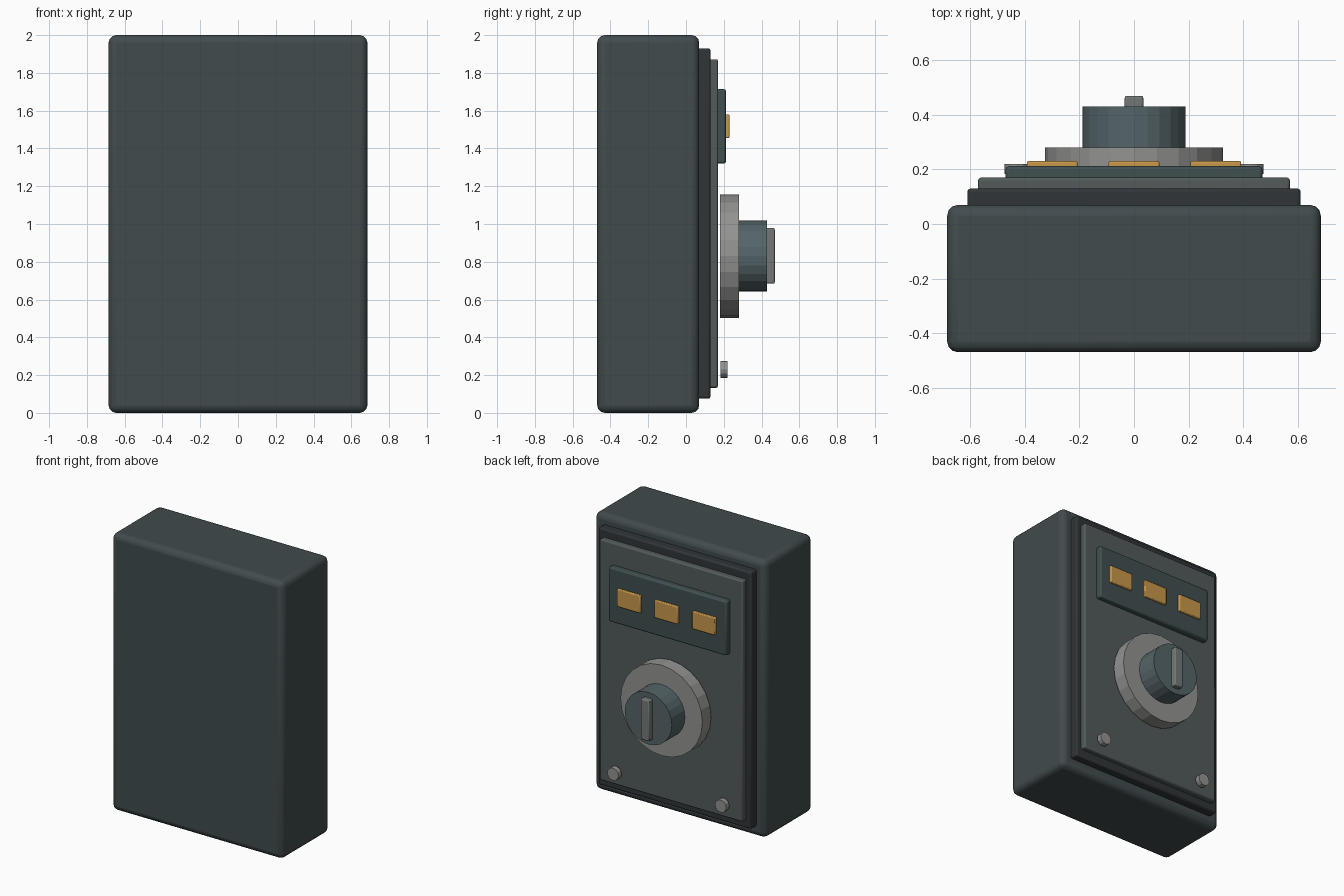
import bpy, math

if "Cube" in bpy.data.objects:
    bpy.data.objects.remove(bpy.data.objects["Cube"])


def material(name, rgb):
    m = bpy.data.materials.new(name)
    m.diffuse_color = (*rgb, 1)
    m.use_nodes = True
    m.node_tree.nodes["Principled BSDF"].inputs["Base Color"].default_value = m.diffuse_color
    return m


BODY = material("dark_slate", (0.053, 0.07, 0.075))
RUBBER = material("dark_rubber", (0.03, 0.035, 0.04))
PLATE = material("plate_grey", (0.085, 0.105, 0.102))
INSET = material("inset_slate", (0.052, 0.078, 0.08))
AMBER = material("amber", (0.58, 0.31, 0.07))
KNOB = material("knob_blue_grey", (0.09, 0.13, 0.14))
METAL = material("metal", (0.29, 0.29, 0.28))
GRIP = material("grip_grey", (0.17, 0.19, 0.18))


def box(name, x, y, z, mat, bevel, segments=2):
    """Bevelled box from (min, max) ranges on each axis."""
    r = (x, y, z)
    bpy.ops.mesh.primitive_cube_add(size=1, location=[(a + b) / 2 for a, b in r])
    o = bpy.context.object
    o.name = name
    o.scale = [b - a for a, b in r]
    bpy.ops.object.transform_apply(location=False, rotation=False, scale=True)
    mod = o.modifiers.new("bevel", "BEVEL")
    mod.width, mod.segments = bevel, segments
    o.data.materials.append(mat)
    bpy.ops.object.shade_smooth_by_angle(angle=math.radians(35))
    return o


def disc(name, x, z, radius, y, sides, mat):
    """Flat-shaded cylinder whose axis runs along y."""
    bpy.ops.mesh.primitive_cylinder_add(
        vertices=sides, radius=radius, depth=y[1] - y[0],
        location=(x, sum(y) / 2, z), rotation=(math.pi / 2, 0, 0))
    o = bpy.context.object
    o.name = name
    o.data.materials.append(mat)
    return o


# Housing and stacked face plates
box("housing", (-0.685, 0.685), (-0.47, 0.07), (0, 2), BODY, 0.04, 3)
box("gasket", (-0.611, 0.611), (0.03, 0.13), (0.075, 1.93), RUBBER, 0.012)
box("face_plate", (-0.571, 0.571), (0.10, 0.17), (0.133, 1.872), PLATE, 0.01)

# Indicator strip with three lamps
box("indicator_strip", (-0.471, 0.471), (0.15, 0.212), (1.32, 1.714), INSET, 0.012)
for i in range(3):
    cx = (i - 1) * 0.3
    box(f"indicator_lamp_{i + 1}", (cx - 0.093, cx + 0.093), (0.195, 0.23),
        (1.454, 1.581), AMBER, 0.006)

# Rotary control
disc("dial_ring", 0, 0.83, 0.327, (0.18, 0.28), 24, METAL)
disc("dial_knob", 0, 0.83, 0.188, (0.27, 0.43), 24, KNOB)
box("dial_grip", (-0.034, 0.034), (0.41, 0.47), (0.684, 0.979), GRIP, 0.008)

# Lower fixing screws
for side, label in ((-1, "left"), (1, "right")):
    disc(f"screw_{label}", side * 0.43, 0.231, 0.045, (0.183, 0.22), 12, METAL)
